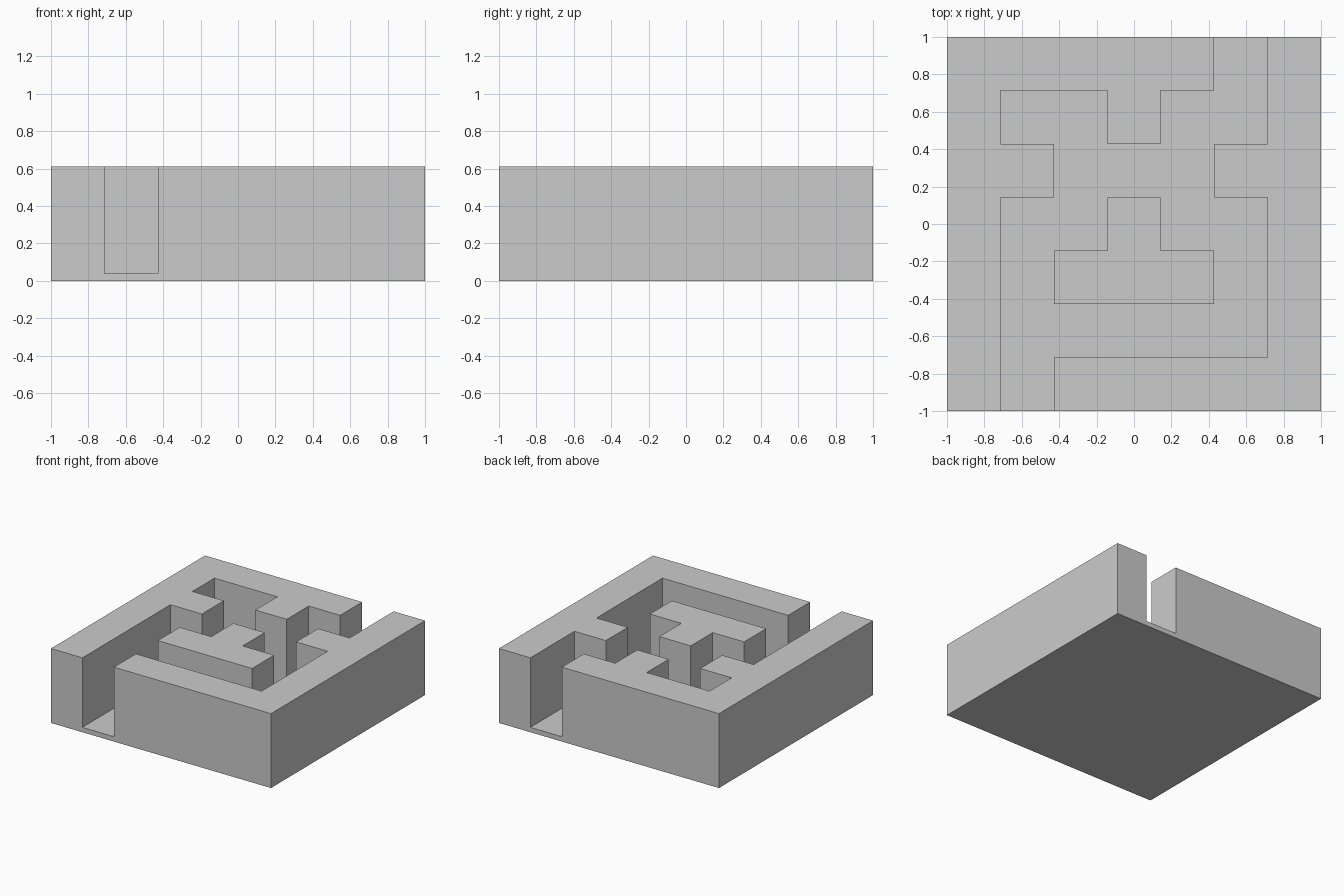
import bpy, bmesh, math

if "Cube" in bpy.data.objects:
    bpy.data.objects.remove(bpy.data.objects["Cube"])

# Floor plan, back row first: '#' is wall, '.' is passage
PLAN = ["#####.#",
        "#..#..#",
        "##...##",
        "#..#..#",
        "#.###.#",
        "#.....#",
        "#.#####"]
N = len(PLAN)
CELL = 2 / N
FLOOR = 0.04
TOP = FLOOR + 2 * CELL


def levels(c, r):
    """Number of stacked layers in a cell: 0 outside, 1 passage, 2 wall."""
    if not (0 <= c < N and 0 <= r < N):
        return 0
    return 2 if PLAN[N - 1 - r][c] == "#" else 1


Z = [0, FLOOR, TOP]
bm = bmesh.new()


def face(points):
    bm.faces.new([bm.verts.new((-1 + c * CELL, -1 + r * CELL, z)) for c, r, z in points])


for r in range(N):
    for c in range(N):
        n = levels(c, r)
        corners = [(c, r), (c + 1, r), (c + 1, r + 1), (c, r + 1)]
        # Top of the cell and underside of the base
        face([(x, y, Z[n]) for x, y in corners])
        face([(x, y, 0) for x, y in reversed(corners)])
        # Vertical sides down to each lower neighbour
        for i, (dc, dr) in enumerate([(0, -1), (1, 0), (0, 1), (-1, 0)]):
            a, b = corners[i], corners[(i + 1) % 4]
            for k in range(levels(c + dc, r + dr), n):
                face([(*a, Z[k]), (*b, Z[k]), (*b, Z[k + 1]), (*a, Z[k + 1])])

# Weld and merge coplanar faces into clean flat surfaces
bmesh.ops.remove_doubles(bm, verts=bm.verts, dist=1e-4)
bmesh.ops.dissolve_limit(bm, angle_limit=math.radians(1), verts=bm.verts, edges=bm.edges)
bmesh.ops.recalc_face_normals(bm, faces=bm.faces)

mesh = bpy.data.meshes.new("maze_block")
bm.to_mesh(mesh)
bm.free()
bpy.context.collection.objects.link(bpy.data.objects.new("maze_block", mesh))
